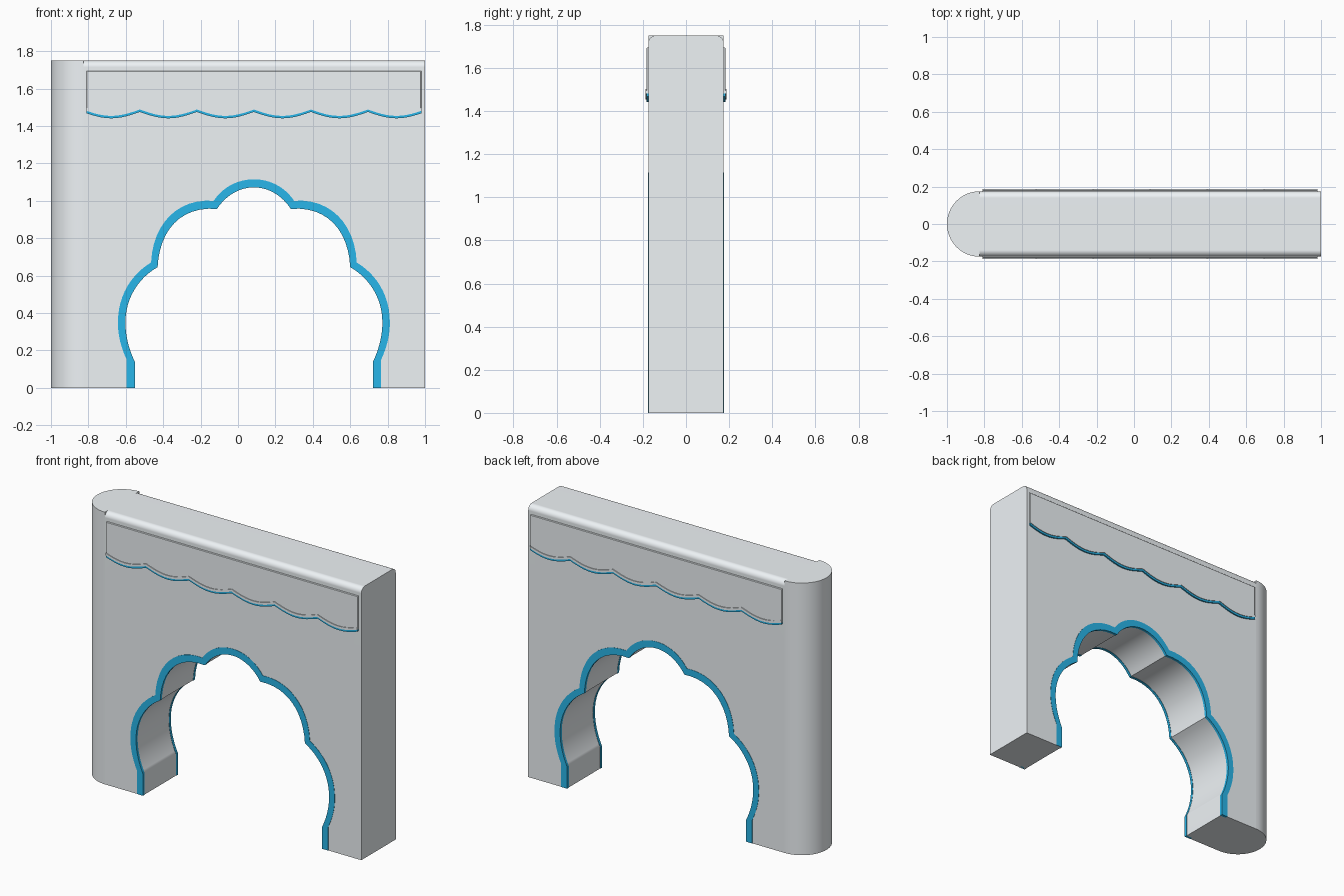
import bpy, bmesh, math

if "Cube" in bpy.data.objects:
    bpy.data.objects.remove(bpy.data.objects["Cube"])

CX = 0.085          # arch centre line
HALF = 0.175        # half wall thickness
TOP = 1.75
JOIN = -0.825       # where the rounded end meets the wall


def material(name, rgb):
    m = bpy.data.materials.new(name)
    m.diffuse_color = (*rgb, 1)
    m.use_nodes = True
    m.node_tree.nodes["Principled BSDF"].inputs["Base Color"].default_value = m.diffuse_color
    return m


blue = material("blue_trim", (0.022, 0.47, 0.82))
stone = material("pale_stone", (0.86, 0.90, 0.925))


def prism(name, outline, y0, y1, mat=stone, mirror=False, bevel_edge=None, width=0.035, segs=6):
    """Extrude an x-z outline from y0 to y1, optionally bevelling chosen edges."""
    bm = bmesh.new()
    a = [bm.verts.new((x, y0, z)) for x, z in outline]
    b = [bm.verts.new((x, y1, z)) for x, z in outline]
    n = len(a)
    bm.faces.new(a)
    bm.faces.new(b[::-1])
    for i in range(n):
        j = (i + 1) % n
        bm.faces.new((a[j], a[i], b[i], b[j]))
    bmesh.ops.recalc_face_normals(bm, faces=bm.faces)
    if bevel_edge:
        edges = [e for e in bm.edges if bevel_edge(e)]
        bmesh.ops.bevel(bm, geom=edges, offset=width, segments=segs, profile=0.5, affect='EDGES')
    return finish(name, bm, mat, mirror)


def finish(name, bm, mat=stone, mirror=False):
    me = bpy.data.meshes.new(name)
    bm.to_mesh(me)
    bm.free()
    ob = bpy.data.objects.new(name, me)
    bpy.context.collection.objects.link(ob)
    me.materials.append(mat)
    bpy.ops.object.select_all(action='DESELECT')
    ob.select_set(True)
    bpy.context.view_layer.objects.active = ob
    bpy.ops.object.shade_smooth_by_angle(angle=math.radians(30))
    if mirror:
        m = ob.modifiers.new("both_faces", 'MIRROR')
        m.use_axis = (False, True, False)
    w = ob.modifiers.new("flat_shading_on_large_faces", 'WEIGHTED_NORMAL')
    w.keep_sharp = True
    return ob


def arch(curves, foot, steps=12):
    """Left half from Bezier pieces, then reflected about the arch centre."""
    left = [foot]
    for p, q, r, s in curves:
        for i in range(steps):
            t = i / steps
            k = ((1 - t) ** 3, 3 * t * (1 - t) ** 2, 3 * t * t * (1 - t), t ** 3)
            left.append(tuple(sum(w * c[d] for w, c in zip(k, (p, q, r, s))) for d in (0, 1)))
    return left + [curves[-1][-1]] + [(2 * CX - x, z) for x, z in reversed(left)]


# Lobed opening: inner and outer edge of the coloured band
inner = arch([
    ((-.552, .14), (-.585, .21), (-.602, .28), (-.602, .35)),
    ((-.602, .35), (-.602, .48), (-.53, .59), (-.43, .645)),
    ((-.43, .645), (-.42, .84), (-.31, .972), (-.112, .957)),
    ((-.112, .957), (-.065, 1.03), (.01, 1.072), (CX, 1.072))], (-.552, 0))
outer = arch([
    ((-.595, .15), (-.627, .22), (-.642, .28), (-.642, .35)),
    ((-.642, .35), (-.642, .50), (-.565, .61), (-.465, .67)),
    ((-.465, .67), (-.455, .88), (-.32, 1.015), (-.13, 1.0)),
    ((-.13, 1.0), (-.08, 1.075), (0, 1.115), (CX, 1.115))], (-.595, 0))
opening = [(a[0] * .95 + b[0] * .05, a[1] * .95 + b[1] * .05) for a, b in zip(inner, outer)]

# Wall with the opening and rounded long top edges
prism("wall", [(JOIN, 0)] + opening + [(1, 0), (1, TOP), (JOIN, TOP)], -HALF, HALF,
      bevel_edge=lambda e: all(v.co.z > TOP - .001 for v in e.verts)
      and abs(e.verts[0].co.x - e.verts[1].co.x) > 1)

# Half-round end of the wall
bm = bmesh.new()
ring = [(JOIN - HALF * math.sin(math.pi * i / 32), HALF * math.cos(math.pi * i / 32)) for i in range(33)]
low = [bm.verts.new((x, y, 0)) for x, y in ring]
high = [bm.verts.new((x, y, TOP)) for x, y in ring]
bm.faces.new(low)
bm.faces.new(high)
for i in range(33):
    j = (i + 1) % 33
    bm.faces.new((low[i], low[j], high[j], high[i]))
bmesh.ops.recalc_face_normals(bm, faces=bm.faces)
finish("round_end", bm)

# Coloured band round the opening, front and back
prism("arch_band", outer + inner[::-1], -HALF - .002, -HALF + .015, blue, mirror=True)

# Scalloped panel and its two-tone lower moulding, front and back
X0, X1, PERIOD = -.81, .98, .305


def wave(drop):
    xs = sorted({X0, X1} | {CX + PERIOD * (i / 12 - 3) for i in range(73)
                            if X0 < CX + PERIOD * (i / 12 - 3) < X1})
    return [(x, 1.503 - drop - .034 * abs(math.sin(math.pi * (x - CX) / PERIOD))) for x in xs]


prism("scalloped_panel", wave(0) + [(X1, 1.695), (X0, 1.695)], -HALF - .008, -HALF + .01, mirror=True,
      bevel_edge=lambda e: all(v.co.y < -HALF for v in e.verts) and max(v.co.z for v in e.verts) > 1.6,
      width=.003, segs=1)
prism("scallop_moulding", wave(0) + wave(.015)[::-1], -HALF - .013, -HALF + .01, mirror=True)
prism("scallop_trim", wave(.015) + wave(.028)[::-1], -HALF - .009, -HALF + .01, blue, mirror=True)
